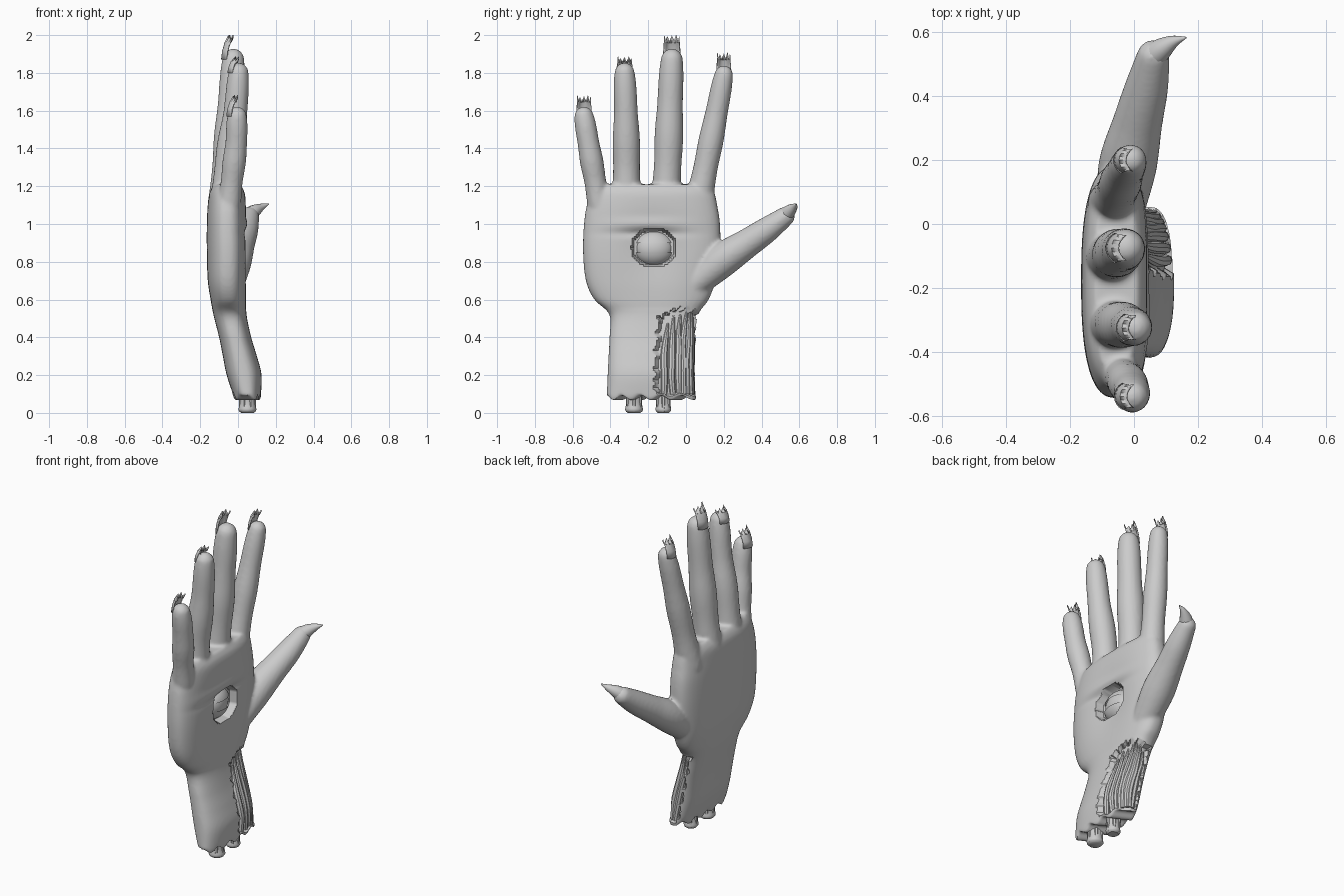
import bpy, bmesh, math, random
from mathutils import Vector

if "Cube" in bpy.data.objects:
    bpy.data.objects.remove(bpy.data.objects["Cube"])
random.seed(4)

skin = bpy.data.materials.new("grey flesh")
skin.diffuse_color = (0.6, 0.6, 0.6, 1)
skin.use_nodes = True
skin.node_tree.nodes["Principled BSDF"].inputs["Base Color"].default_value = skin.diffuse_color


def finish(name, bm, angle=40):
    bmesh.ops.recalc_face_normals(bm, faces=bm.faces)
    me = bpy.data.meshes.new(name)
    bm.to_mesh(me)
    bm.free()
    ob = bpy.data.objects.new(name, me)
    bpy.context.collection.objects.link(ob)
    me.materials.append(skin)
    shade(ob, angle)
    return ob


def shade(ob, angle):
    bpy.ops.object.select_all(action='DESELECT')
    ob.select_set(True)
    bpy.context.view_layer.objects.active = ob
    bpy.ops.object.shade_smooth_by_angle(angle=math.radians(angle))


def spline(rows, t):
    """Smooth interpolation through rows of numbers, t in 0..1."""
    n = len(rows) - 1
    i = min(int(t * n), n - 1)
    f = t * n - i
    p0, p1, p2, p3 = (rows[max(0, min(n, j))] for j in (i - 1, i, i + 1, i + 2))
    return [0.5 * (2 * b + (c - a) * f + (2 * a - 5 * b + 4 * c - d) * f * f
                   + (3 * b - a - 3 * c + d) * f ** 3)
            for a, b, c, d in zip(p0, p1, p2, p3)]


def skin_rings(bm, rings):
    rings = [[bm.verts.new(p) for p in r] for r in rings]
    n = len(rings[0])
    for a, b in zip(rings, rings[1:]):
        for i in range(n):
            bm.faces.new((a[i], a[(i + 1) % n], b[(i + 1) % n], b[i]))
    bm.faces.new(rings[0][::-1])
    bm.faces.new(rings[-1])


def tube(bm, path, steps=24, sides=20, bulge=0.0, round_end=True):
    """Tube through (x, y, z, radius) points."""
    pts = [spline(path, i / steps) for i in range(steps + 1)]
    for i, p in enumerate(pts):
        p[3] *= 1 - bulge * math.cos(2 * math.pi * (i / steps - 0.27) / 0.41)
    if round_end:
        end, r = Vector(pts[-1][:3]), pts[-1][3]
        d = (end - Vector(pts[-2][:3])).normalized()
        for a in (25, 50, 70, 83):
            a = math.radians(a)
            pts.append([*(end + d * r * math.sin(a)), r * math.cos(a)])
    rings = []
    for i, p in enumerate(pts):
        a, b = pts[max(i - 1, 0)], pts[min(i + 1, len(pts) - 1)]
        d = (Vector(b[:3]) - Vector(a[:3])).normalized()
        u = d.cross(Vector((1, 0, 0))).normalized()
        v = d.cross(u)
        rings.append([Vector(p[:3]) + p[3] * (u * math.cos(k * math.tau / sides) + v * math.sin(k * math.tau / sides))
                      for k in range(sides)])
    skin_rings(bm, rings)


# Forearm and palm sections: z, back x, palm x, little-finger side y, thumb side y
SECTIONS = [(0.08, -.02, .12, -.42, .055), (0.2, -.06, .125, -.415, .05),
            (0.3, -.08, .10, -.41, .05), (0.4, -.10, .07, -.405, .055),
            (0.52, -.13, .045, -.405, .065), (0.6, -.145, .045, -.485, .12),
            (0.7, -.16, .05, -.53, .155), (0.85, -.165, .055, -.545, .18),
            (1.0, -.165, .05, -.54, .18), (1.1, -.16, .045, -.525, .165),
            (1.17, -.15, .035, -.50, .15), (1.21, -.125, .01, -.47, .125)]


def body_point(t, ang, inset=0.0):
    z, x0, x1, y0, y1 = spline(SECTIONS, t)
    c, s = math.cos(ang), math.sin(ang)
    e = 2 / 2.6
    return Vector(((x0 + x1) / 2 + ((x1 - x0) / 2 - inset) * math.copysign(abs(c) ** e, c),
                   (y0 + y1) / 2 + ((y1 - y0) / 2 - inset) * math.copysign(abs(s) ** e, s), z))


bm = bmesh.new()
skin_rings(bm, [[body_point(i / 50, k * math.tau / 64) for k in range(64)] for i in range(51)])

# Fingers: base, middle, tip centres with radii
FINGERS = {
    "little": [(-.05, -.455, 1.08, .062), (-.03, -.485, 1.25, .06), (-.01, -.515, 1.42, .06), (-.005, -.54, 1.57, .052)],
    "ring": [(-.07, -.315, 1.08, .078), (-.05, -.315, 1.33, .073), (-.015, -.318, 1.58, .066), (.003, -.325, 1.80, .054)],
    "middle": [(-.08, -.11, 1.08, .078), (-.06, -.095, 1.35, .075), (-.04, -.085, 1.62, .071), (-.025, -.075, 1.87, .059)],
    "index": [(-.07, .06, 1.08, .075), (-.05, .11, 1.33, .066), (-.03, .16, 1.58, .062), (-.01, .2, 1.79, .05)],
}
for path in FINGERS.values():
    tube(bm, path, bulge=0.035)
# Thumb
tube(bm, [(-.04, .04, .68, .075), (-.02, .18, .80, .092), (.012, .32, .895, .078),
          (.04, .43, .97, .068), (.06, .525, 1.04, .052)])
hand = finish("hand", bm)

# Fuse the parts into one skin
m = hand.modifiers.new("fuse", 'REMESH')
m.mode = 'VOXEL'
m.voxel_size = 0.01
bpy.ops.object.modifier_apply(modifier=m.name)
m = hand.modifiers.new("soften", 'SMOOTH')
m.factor, m.iterations = 0.5, 5
bpy.ops.object.modifier_apply(modifier=m.name)


def bell(d, w):
    return math.exp(-(d / w) ** 2)


# Sculpt palm hollow, eye socket, open wound and torn wrist
moves = []
for v in hand.data.vertices:
    x, y, z = v.co
    d = Vector()
    if v.normal.x > 0.2 and 0.55 < z < 1.2:
        d.x -= 0.03 * bell(y + .17, .17) * bell(z - .86, .17)
        d.x += (0.012 * bell(z - 1.0, .03) - 0.012 * bell(z - .95, .02)) * bell(y + .2, .18)
        if ((y + .17) / .115) ** 2 + ((z - .875) / .10) ** 2 < 1:
            d.x -= 0.045
    rag = 0.008 * math.sin(z * 70) + 0.006 * math.sin(z * 131)
    top = 0.55 - 1.2 * abs(y + .01) ** 1.6 + 0.01 * math.sin(y * 160)
    mid_x = 0.05 - 0.22 * max(0, z - .15)
    if 0.1 < z < top and y > -.16 + rag + .1 * max(0, z - .3) and x > mid_x - .03 + rag:
        axis = Vector((mid_x - .02, -.12, z))
        d += (axis - v.co).normalized() * 0.028
    if z < 0.12:
        d.z += 0.012 * math.sin(y * 60 + x * 30) * (0.12 - z) / 0.04
    moves.append(d)
for v, d in zip(hand.data.vertices, moves):
    v.co += d
shade(hand, 45)

# Muscle strands in the wound
bm = bmesh.new()
for i in range(8):
    ang = math.radians(14 + i * 11)
    hi = 0.33 + 0.045 * math.sin(math.pi * i / 7) + random.uniform(-.01, .01)
    path = []
    for k in range(6):
        p = body_point(0.02 + (hi - 0.02) * k / 5, ang + random.uniform(-.03, .03), 0.022)
        path.append((*p, (0.016, 0.018, 0.019, 0.018, 0.014, 0.006)[k]))
    tube(bm, path, steps=12, sides=8)
finish("wound_strands", bm)

# Closed eye in the palm: ball plus two lids
bm = bmesh.new()
for grow, lo, hi in ((0, -1, 1), (.007, .025, 1), (.007, -1, -.02)):
    made = bmesh.ops.create_uvsphere(bm, u_segments=40, v_segments=28, radius=1)['verts']
    for v in made:
        v.co = Vector((-.042 + v.co.x * (.066 + grow), -.17 + v.co.y * (.1 + grow), .87 + v.co.z * (.085 + grow)))
    bmesh.ops.delete(bm, geom=[v for v in made if not lo < v.co.z - .87 < hi], context='VERTS')
finish("palm_eye", bm)

# Bone stubs at the wrist
bm = bmesh.new()
for y, r in ((-.275, .042), (-.12, .037)):
    tube(bm, [(.05, y, .2, r * .9), (.05, y, .1, r), (.05, y, .05, r), (.05, y, .015, r * 1.12), (.05, y, 0, r * .8)],
         steps=16, sides=12, round_end=False)
    for k in range(6):
        a = k * math.tau / 6
        px, py = .05 + r * .85 * math.cos(a), y + r * .85 * math.sin(a)
        tube(bm, [(px, py, .12, .012), (px, py, .06, .011), (px, py, .012 + .01 * (k % 2), .009)], steps=6, sides=6)
finish("wrist_bones", bm)

# Torn nails on the backs of the fingertips
for name, top in (("little", 1.68), ("ring", 1.885), ("middle", 2.0), ("index", 1.905)):
    x, y, z, r = FINGERS[name][-1]
    bm = bmesh.new()
    rows = []
    for j, f in enumerate((0, .35, .7, 1)):
        row = []
        for i in range(9):
            a = math.radians(-56 + 14 * i)
            zz = z + (top - z) * f
            if j == 3:
                zz -= (0, .03, .01, .035, .005, .03, .0, .035, .01)[i]
            row.append(bm.verts.new((x + .03 * f * f - r * 1.03 * math.cos(a) * (1 - .1 * f),
                                     y + r * .9 * math.sin(a) * (1 - .1 * f), zz)))
        rows.append(row)
    for a, b in zip(rows, rows[1:]):
        for i in range(8):
            bm.faces.new((a[i], a[i + 1], b[i + 1], b[i]))
    nail = finish(name + "_nail", bm)
    s = nail.modifiers.new("thickness", 'SOLIDIFY')
    s.thickness, s.offset = 0.008, 0

# Thumb claw
bm = bmesh.new()
tube(bm, [(.06, .525, 1.045, .042), (.09, .55, 1.07, .034), (.125, .572, 1.09, .019), (.164, .584, 1.107, .002)],
     steps=10, sides=14, round_end=False)
finish("thumb_claw", bm)
